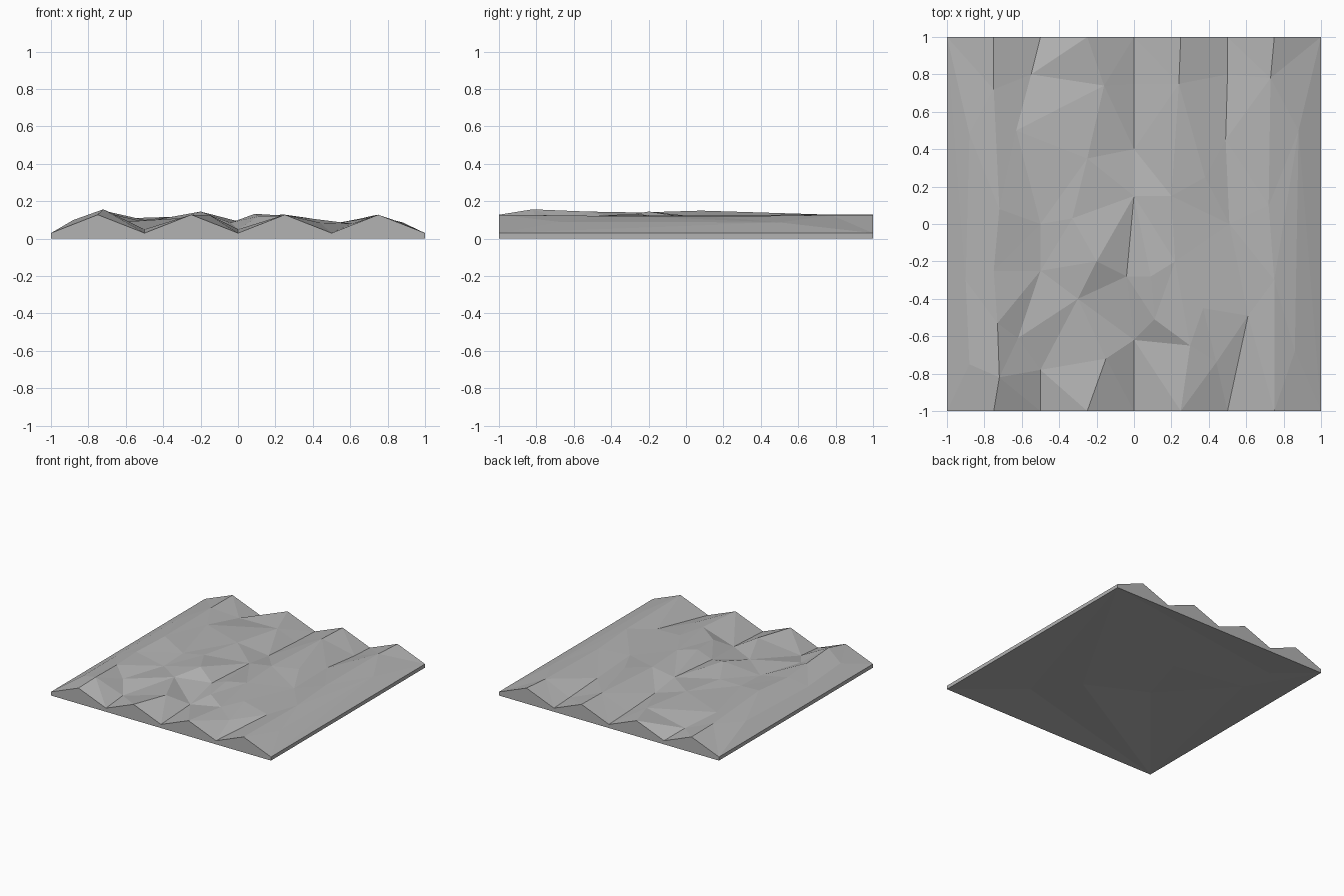
import bpy, bmesh
from mathutils import Vector
from mathutils.geometry import delaunay_2d_cdt

cube = bpy.data.objects.get("Cube")
if cube:
    bpy.data.objects.remove(cube, do_unlink=True)

LOW, HIGH, STEP = 0.03, 0.128, 0.25

stone = bpy.data.materials.new("stone grey")
stone.use_nodes = True
grey = (0.45, 0.45, 0.45, 1)
stone.diffuse_color = grey
stone.node_tree.nodes["Principled BSDF"].inputs["Base Color"].default_value = grey

# Crest and trough lines running front to back: (x, y, z) between fixed ends
ridge_far_left = [(-.72, -.82, .157), (-.73, -.53, .145), (-.75, -.25, .14),
                  (-.72, .08, .15), (-.75, .72, .13)]
valley_left = [(-.5, -.78, .05), (-.62, -.61, .09), (-.5, -.25, .09),
               (-.5, 0, .1), (-.63, .5, .108), (-.55, .8, .07)]
ridge_left = [(-.15, -.72, .125), (-.3, -.4, .11), (-.2, -.2, .145),
              (-.33, .03, .12), (-.25, .35, .12), (-.16, .74, .11)]
valley_middle = [(0, -.62, .05), (-.04, -.28, .085), (0, .15, .093),
                 (0, .4, .06), (0, .75, .04)]
ridge_right = [(.3, -.65, .12), (.22, -.2, .125), (.2, .15, .125), (.24, .75, .13)]
valley_right = [(.61, -.49, .08), (.51, 0, .08), (.49, .45, .07), (.5, .8, .04)]
ridge_far_right = [(.75, -.3, .12), (.72, .1, .12), (.73, .78, .125)]
lines = [[], ridge_far_left, valley_left, ridge_left, valley_middle,
         ridge_right, valley_right, ridge_far_right, []]

# Loose bumps on the slopes, and shallow hollows underneath
bumps = [(-.88, -.75, .1), (-.9, -.3, .085), (-.88, .48, .095), (.09, -.28, .133),
         (.11, -.51, .12), (.37, -.45, .11), (.44, -.74, .085), (.86, -.68, .09),
         (.88, .5, .087), (.38, .25, .11)]
hollows = [(-.24, -.09, .03), (-.7, .45, .015), (-.73, .72, .02), (.5, -.62, .02),
           (.1, .2, .01), (-.1, .35, .015), (.25, -.3, .012)]


def add_sheet(bm, points, edges):
    """Triangulate points in plan; return the vertices in input order."""
    plan = [Vector(p[:2]) for p in points]
    out, _, faces, origin, _, _ = delaunay_2d_cdt(plan, edges, [], 0, 1e-5)
    verts, by_input = [], {}
    for co, sources in zip(out, origin):
        z = points[sources[0]][2] if sources else (LOW + HIGH) / 2
        vert = bm.verts.new((co.x, co.y, z))
        verts.append(vert)
        for s in sources:
            by_input[s] = vert
    for face in faces:
        bm.faces.new([verts[i] for i in face])
    return by_input


bm = bmesh.new()

# Rippled top: zigzag at both ends, uneven crests and troughs between
points, edges, front_ids, back_ids = [], [], [], []
for i, middle in enumerate(lines):
    x, z = -1 + i * STEP, HIGH if i % 2 else LOW
    start = len(points)
    points += [(x, -1, z), *middle, (x, 1, z)]
    edges += [(j, j + 1) for j in range(start, len(points) - 1)]
    front_ids.append(start)
    back_ids.append(len(points) - 1)
top = add_sheet(bm, points + bumps, edges)

# Underside
corners = [(-1, -1, 0), (1, -1, 0), (1, 1, 0), (-1, 1, 0)]
base = add_sheet(bm, corners + hollows, [])

# End caps and side walls
front = [top[i] for i in front_ids]
back = [top[i] for i in back_ids]
bm.faces.new(front + [base[1], base[0]])
bm.faces.new(back + [base[2], base[3]])
bm.faces.new([front[0], back[0], base[3], base[0]])
bm.faces.new([front[-1], back[-1], base[2], base[1]])
bmesh.ops.recalc_face_normals(bm, faces=bm.faces)

mesh = bpy.data.meshes.new("rippled_ground_tile")
bm.to_mesh(mesh)
bm.free()
mesh.materials.append(stone)
tile = bpy.data.objects.new("rippled_ground_tile", mesh)
bpy.context.collection.objects.link(tile)
